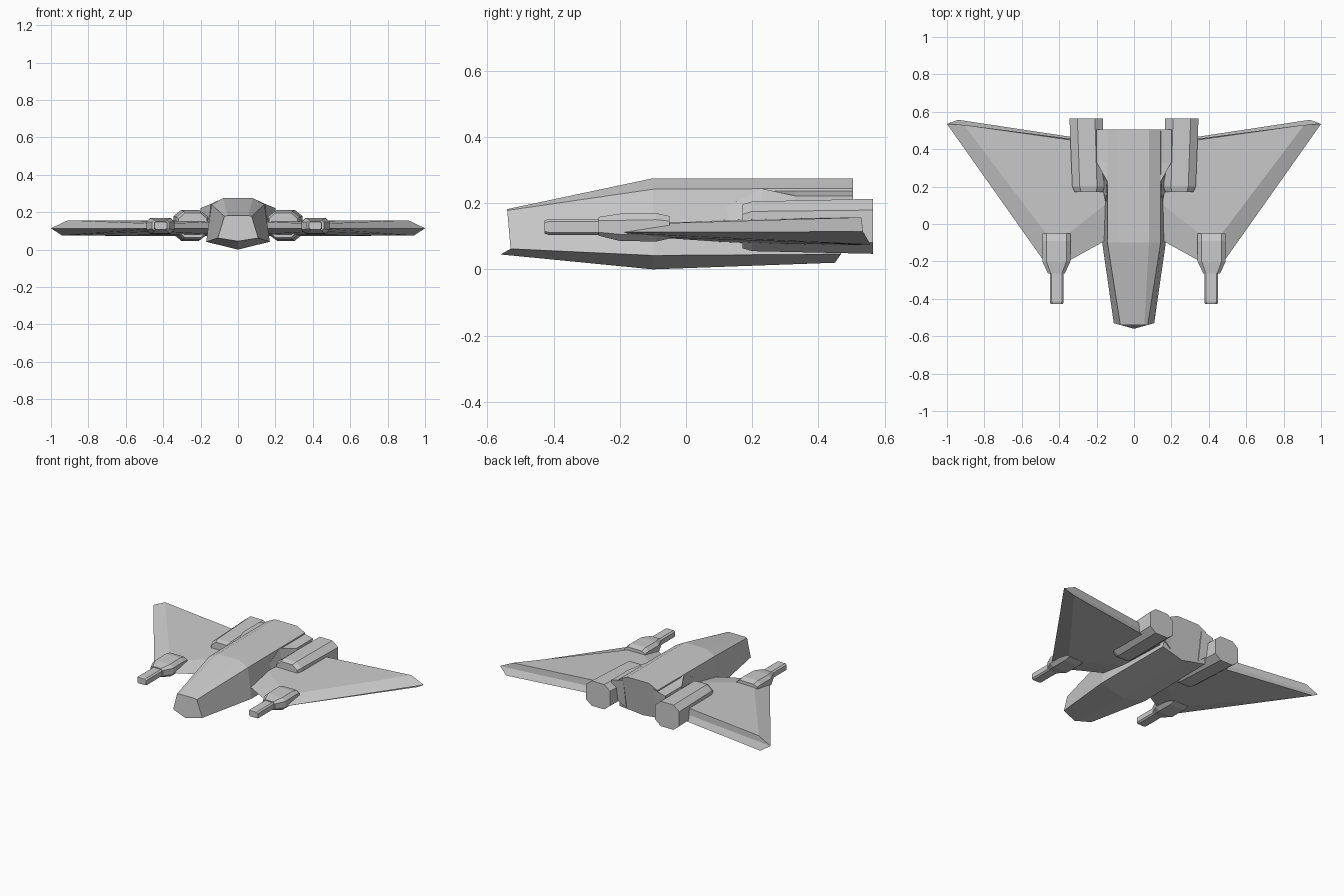
import bpy, bmesh


def loft(name, rings, mirror=False):
    """Skin matching rings of points, cap both ends, optionally mirror in x."""
    bm = bmesh.new()
    vs = [[bm.verts.new(p) for p in r] for r in rings]
    n = len(rings[0])
    for a, b in zip(vs, vs[1:]):
        for i in range(n):
            j = (i + 1) % n
            bm.faces.new((a[i], a[j], b[j], b[i]))
    bm.faces.new(vs[0])
    bm.faces.new(vs[-1])
    bmesh.ops.recalc_face_normals(bm, faces=bm.faces[:])
    me = bpy.data.meshes.new(name)
    bm.to_mesh(me)
    bm.free()
    ob = bpy.data.objects.new(name, me)
    bpy.context.collection.objects.link(ob)
    if mirror:
        ob.modifiers.new("mirror", 'MIRROR').use_clip = False
    return ob


def both_sides(half):
    """Complete a right-hand half section, leaving out centre points."""
    return half + [(-x, y, z) for x, y, z in reversed(half) if x > 0]


def octagon(cx, cz, y, hw, hh, cut_x, cut_z):
    """Chamfered rectangle facing along y."""
    q = [(hw, hh - cut_z), (hw - cut_x, hh)]
    pts = q + [(-x, z) for x, z in reversed(q)]
    pts += [(-x, -z) for x, z in pts]
    return [(cx + x, y, cz + z) for x, z in pts]


# Fuselage: top edge, shoulder, chine, keel
loft("fuselage", [
    both_sides([(0, -.56, .045), (.108, -.53, .062), (.073, -.54, .178), (.055, -.54, .182)]),
    both_sides([(0, -.10, .0), (.170, -.10, .042), (.142, -.10, .242), (.080, -.10, .275)]),
    both_sides([(0, .45, .02), (.165, .468, .046), (.142, .505, .245), (.080, .505, .275)]),
])

# Shoulder fairings along the rear fuselage
loft("side_fairing", [
    [(.11, .12, .19), (.150, .12, .188), (.156, .12, .11), (.11, .12, .07)],
    [(.11, .23, .244), (.145, .23, .244), (.178, .23, .11), (.11, .23, .06)],
    [(.11, .33, .245), (.200, .33, .222), (.200, .33, .11), (.11, .33, .05)],
    [(.11, .505, .245), (.200, .505, .222), (.200, .49, .11), (.11, .475, .05)],
], mirror=True)

# Wings: top outline, widest rim, bottom outline
loft("wing", [
    [(.10, .147, .150), (.425, -.11, .138), (.91, .530, .157), (.10, .415, .157)],
    [(.10, -.06, .112), (.445, -.25, .112), (1.0, .535, .114), (.10, .425, .114)],
    [(.10, .147, .080), (.425, -.11, .098), (.94, .557, .075), (.10, .430, .072)],
], mirror=True)

# Engines
loft("engine", [
    octagon(.242, .130, .17, .075, .066, .034, .030),
    octagon(.244, .130, .20, .086, .075, .040, .030),
    octagon(.256, .130, .565, .089, .083, .042, .034),
], mirror=True)

# Wing cannons: housing and barrel
loft("cannon_housing", [
    octagon(.415, .130, -.265, .045, .028, .015, .010),
    octagon(.415, .127, -.200, .075, .041, .022, .020),
    octagon(.415, .127, -.090, .075, .043, .022, .020),
    octagon(.415, .127, -.050, .075, .034, .022, .015),
], mirror=True)
loft("cannon_barrel", [
    octagon(.413, .128, -.427, .033, .020, .009, .007),
    octagon(.413, .128, -.415, .037, .024, .010, .008),
    octagon(.413, .128, -.240, .037, .024, .010, .008),
], mirror=True)
